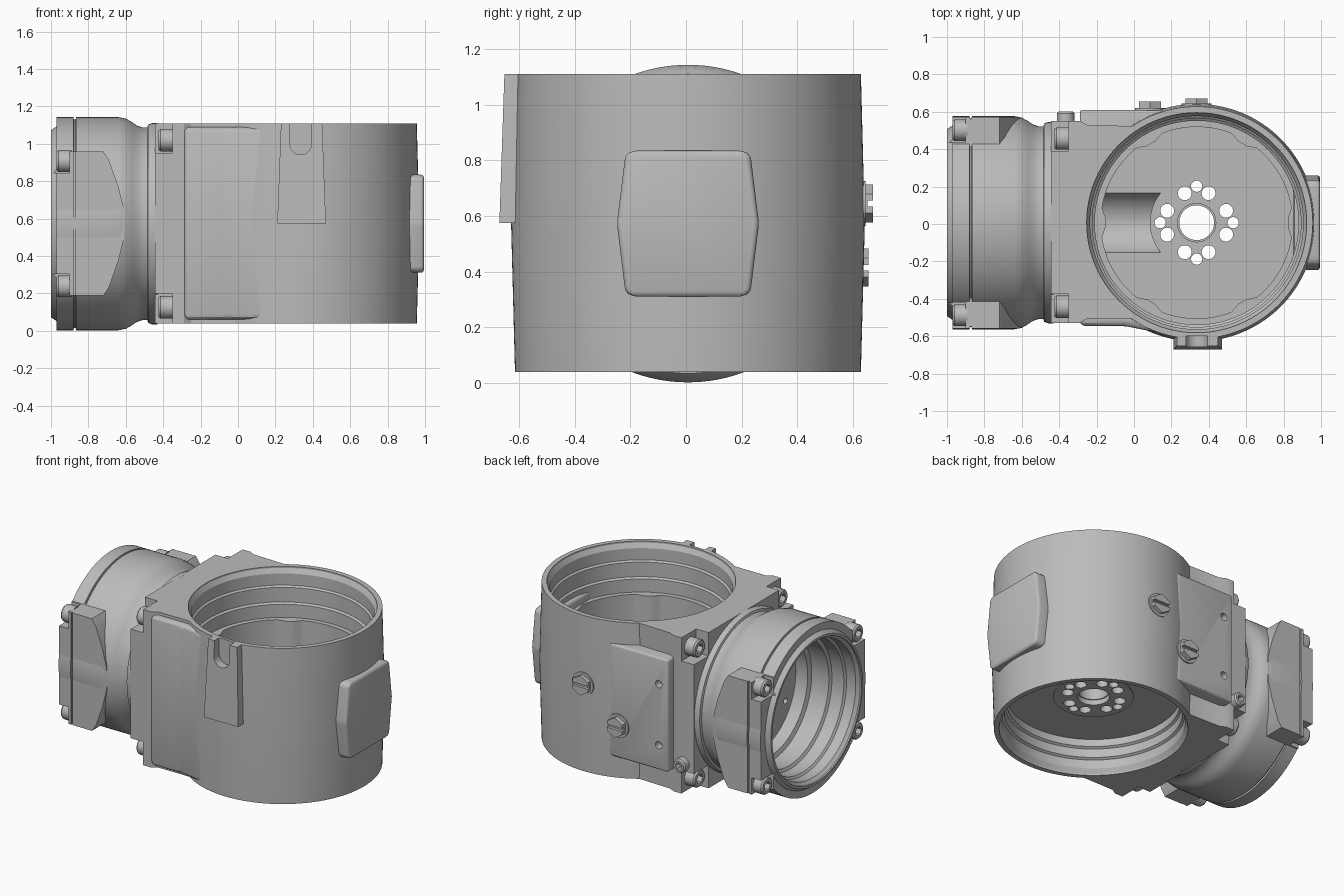
import bpy, bmesh
from math import sin, cos, pi, radians
from mathutils import Vector

if "Cube" in bpy.data.objects:
    bpy.data.objects.remove(bpy.data.objects["Cube"], do_unlink=True)

grey = bpy.data.materials.new("cast grey")
grey.use_nodes = True
grey.diffuse_color = (0.5, 0.5, 0.5, 1)
grey.node_tree.nodes["Principled BSDF"].inputs["Base Color"].default_value = (0.5, 0.5, 0.5, 1)

CX, CY, CZ = 0.335, 0.007, 0.573      # bore centre lines
BOT, TOP = 0.04, 1.11


def place(axis, a, b, h):
    return Vector({"x": (h, a, b), "y": (a, h, b), "z": (a, b, h)}[axis])


def finish(name, bm):
    bmesh.ops.recalc_face_normals(bm, faces=bm.faces)
    mesh = bpy.data.meshes.new(name)
    bm.to_mesh(mesh)
    bm.free()
    mesh.materials.append(grey)
    ob = bpy.data.objects.new(name, mesh)
    bpy.context.collection.objects.link(ob)
    return ob


def prism(name, pts, axis, lo, hi, bevel=0):
    bm = bmesh.new()
    ends = [[bm.verts.new(place(axis, a, b, h)) for a, b in pts] for h in (lo, hi)]
    for ring in ends:
        bm.faces.new(ring)
    for i in range(len(pts)):
        j = (i + 1) % len(pts)
        bm.faces.new((ends[0][i], ends[0][j], ends[1][j], ends[1][i]))
    bmesh.ops.recalc_face_normals(bm, faces=bm.faces)
    if bevel:
        bmesh.ops.bevel(bm, geom=bm.edges[:], offset=bevel, segments=3, profile=0.5, affect="EDGES")
    return finish(name, bm)


def lathe(name, profile, axis, u, v, segs=96):
    """Turn (radius, height) points around an axis through u, v."""
    bm = bmesh.new()
    rows = [[bm.verts.new(place(axis, u + r * cos(2 * pi * i / segs), v + r * sin(2 * pi * i / segs), h))
             for i in range(segs)] for r, h in profile]
    for p, q in zip(rows, rows[1:]):
        for i in range(segs):
            j = (i + 1) % segs
            bm.faces.new((p[i], p[j], q[j], q[i]))
    bmesh.ops.remove_doubles(bm, verts=bm.verts, dist=1e-5)
    return finish(name, bm)


def rod(name, r, axis, u, v, lo, hi, segs=32):
    return lathe(name, [(0, lo), (r, lo), (r, hi), (0, hi)], axis, u, v, segs)


def box(name, x, y, z):
    return prism(name, [(x[0], y[0]), (x[1], y[0]), (x[1], y[1]), (x[0], y[1])], "z", *z)


def ngon(n, r, u, v, turn=0):
    return [(u + r * cos(2 * pi * i / n + turn), v + r * sin(2 * pi * i / n + turn)) for i in range(n)]


def cut(ob, cutters):
    for c in cutters:
        m = ob.modifiers.new("cut", "BOOLEAN")
        m.operation, m.solver, m.object = "DIFFERENCE", "EXACT", c
    bpy.context.view_layer.update()
    done = bpy.data.meshes.new_from_object(ob.evaluated_get(bpy.context.evaluated_depsgraph_get()))
    ob.modifiers.clear()
    ob.data = done


def discard(cutters):
    for c in cutters:
        bpy.data.objects.remove(c, do_unlink=True)


# Cutters for the large vertical bore, its web and the side channel
top_bore = lathe("top_bore", [(0, 1.2), (0.588, 1.2), (0.588, 1.1), (0.57, 1.07), (0.57, 0.99), (0.558, 0.98),
                              (0.558, 0.88), (0.545, 0.87), (0.545, 0.78), (0, 0.78)], "z", CX, CY)
low_bore = lathe("low_bore", [(0, -0.1), (0.588, -0.1), (0.588, 0.05), (0.57, 0.08), (0.57, 0.14), (0.555, 0.15),
                              (0.555, 0.21), (0.54, 0.22), (0.54, 0.27), (0, 0.27)], "z", CX, CY)
lobes = []
for d in range(0, 360, 3):
    near = min(d % 60, 60 - d % 60)
    r = 0.488 if near < 4 else 0.5 if near < 8 else 0.512
    lobes.append((CX + r * cos(radians(d)), CY + r * sin(radians(d))))
inner_bore = prism("inner_bore", lobes, "z", 0.5, 0.85)
hub_hole = rod("hub_hole", 0.24, "z", CX, CY, 0.2, 0.6, 64)
channel = rod("channel", 0.175, "x", CY, CZ, -0.7, 0.2, 48)
slot = prism("slot", [(0.393, 1.2)] + [(CX + 0.058 * cos(pi * i / 16), 1.0 - 0.058 * sin(pi * i / 16))
                                       for i in range(17)] + [(0.277, 1.2)], "y", -0.8, -0.6)
bores = [top_bore, low_bore, inner_bore, hub_hole, channel]

# Main barrel, slightly fuller at mid height
barrel = lathe("main_barrel", [(0, BOT), (0.621, BOT), (0.635, CZ), (0.621, TOP), (0, TOP)], "z", CX, CY, 128)
cut(barrel, bores + [slot])

# Block joining the barrel to the side flange, with open corners for bolts
block = prism("joint_block", [(-0.445, -0.53), (-0.29, -0.53), (-0.25, -0.505), (0.1, -0.505), (0.1, 0.52),
                              (-0.25, 0.53), (-0.29, 0.55), (-0.445, 0.55)], "z", BOT, TOP)
corners = []
for ys in ((-0.8, -0.375), (0.39, 0.8)):
    for zs in ((-0.1, 0.2), (0.95, 1.3)):
        corners.append(box("corner", (-0.6, -0.35), ys, zs))
cut(block, bores + corners)
discard(corners)

front_swell = prism("front_swell", [(-0.29, -0.545), (-0.05, -0.545), (0.1, -0.575), (0.22, -0.59), (0.22, 0),
                                    (-0.29, 0)], "z", 0.06, 1.09, 0.03)
cut(front_swell, bores)

# Rear mounting plate with two small holes
rear_plate = prism("rear_plate", [(-0.29, 0.61), (0.14, 0.61), (0.25, 0.585), (0.25, 0.2), (-0.29, 0.2)],
                   "z", 0.19, 0.96, 0.015)
holes = [rod("hole", 0.025, "y", -0.22, z, 0.56, 0.7) for z in (0.36, 0.78)]
cut(rear_plate, bores + holes)
discard(holes)

# Tapered front ridge with a rounded slot
ridge = prism("front_ridge", [(0.21, 0.575), (0.47, 0.575), (0.45, TOP), (0.23, TOP)], "y", -0.67, -0.45)
for v in ridge.data.vertices:
    if v.co.z > 1 and v.co.y < -0.6:
        v.co.y = -0.652
cut(ridge, bores + [slot])

# Raised pad on the left side
half = [(0.255, 0), (0.225, 0.245), (0.2, 0.262)]
outline = half + [(-a, b) for a, b in half[::-1]] + [(-a, -b) for a, b in half[1:]] + [(a, -b) for a, b in half[:0:-1]]
prism("side_pad", [(a + CY, b + CZ) for a, b in outline], "x", 0.85, 0.995, 0.018)

# Drilled hub disc in the web
hub = lathe("hub_disc", [(0, 0.265), (0.25, 0.265), (0.25, 0.506), (0, 0.506)], "z", CX, CY, 64)
drills = [rod("drill", 0.1, "z", CX, CY, 0.1, 0.7, 48)]
for q in range(4):
    for deg, ring, r in ((0, 0.195, 0.03), (22, 0.17, 0.037), (68, 0.17, 0.037)):
        t = radians(deg + 90 * q)
        drills.append(rod("drill", r, "z", CX + ring * cos(t), CY + ring * sin(t), 0.1, 0.7, 24))
cut(hub, drills)
discard(drills)
lathe("hub_collar", [(0.093, 0.3), (0.105, 0.3), (0.105, 0.515), (0.093, 0.515), (0.093, 0.3)], "z", CX, CY, 48)

# Side housing turned around the horizontal axis
housing = lathe("side_housing", [(0, -1), (0.5, -1), (0.52, -0.97), (0.57, -0.97), (0.57, -0.88), (0.558, -0.878),
                                 (0.558, -0.868), (0.57, -0.866), (0.57, -0.64), (0.562, -0.6), (0.545, -0.57),
                                 (0.525, -0.54), (0.515, -0.51), (0.515, -0.485), (0.53, -0.48), (0.538, -0.46),
                                 (0.538, -0.43), (0, -0.43)], "x", CY, CZ, 128)
side_bore = lathe("side_bore", [(0, -1.1), (0.485, -1.1), (0.485, -0.99), (0.465, -0.97), (0.465, -0.9), (0.45, -0.89),
                                (0.45, -0.8), (0.43, -0.79), (0.43, -0.66), (0.4, -0.65), (0.4, -0.56), (0, -0.56)],
                  "x", CY, CZ)

# Flat cheeks of the housing with bolt pockets
cheek = [(-0.97, -0.385), (-0.72, -0.385), (-0.69, -0.34), (-0.64, -0.2), (-0.61, -0.08)]
cheek = [(x, z + CZ) for x, z in cheek + [(x, -z) for x, z in cheek[::-1]]]
cheeks = prism("housing_cheeks", cheek, "y", CY - 0.565, CY + 0.565)
seam = [box("seam", (-0.878, -0.868), ys, (0, 1.2)) for ys in ((-0.8, CY - 0.555), (CY + 0.555, 0.8))]
pockets = []
for sy in (-1, 1):
    for sz in (-1, 1):
        ys = sorted((CY + sy * 0.43, CY + sy * 0.8))
        zs = sorted((CZ + sz * 0.27, CZ + sz * 0.41))
        pockets.append(box("pocket", (-1.1, -0.9), ys, zs))
pins = [rod("pin", 0.02, "x", a, b, -0.6, -0.5, 16) for a, b in ngon(6, 0.33, CY, CZ, 0.5)]
cut(housing, [side_bore, channel] + pockets + pins)
cut(cheeks, [side_bore, channel] + pockets + seam)
discard(pockets + seam + pins)


# Socket-head bolts
def bolt(name, axis, u, v, face, seat, r):
    step = 0.01 if seat > face else -0.01
    ob = lathe(name, [(0, face), (r - 0.008, face), (r, face + step), (r, seat), (0, seat)], axis, u, v, 32)
    socket = prism("socket", ngon(6, r * 0.55, u, v), axis, face - step, face + 4 * step)
    cut(ob, [socket])
    discard([socket])


for sy in (-1, 1):
    for sz in (-1, 1):
        bolt("housing_bolt", "x", CY + sy * 0.495, CZ + sz * 0.335, -0.97, -0.89, 0.058)
        bolt("flange_bolt", "x", CY + sy * 0.45, CZ + sz * 0.447, -0.425, -0.34, 0.06)
bolt("rear_bolt", "y", -0.365, 0.25, 0.602, 0.5, 0.046)

# Slotted hexagonal plugs on the back
for x, z, seat, face in ((CX, 0.645, 0.645, 0.672), (0.085, 0.415, 0.62, 0.655)):
    rod("plug_washer", 0.08, "y", x, z, 0.58, seat)
    plug = prism("hex_plug", ngon(6, 0.068, x, z, pi / 6), "y", 0.58, face)
    groove = box("groove", (x - 0.1, x + 0.1), (face - 0.02, face + 0.1), (z - 0.01, z + 0.01))
    cut(plug, [groove])
    discard([groove])

discard(bores + [slot, side_bore])

# Smooth curved surfaces, keep machined edges sharp
for ob in bpy.context.collection.objects:
    if ob.type == "MESH":
        ob.data.shade_smooth()
        ob.data.set_sharp_from_angle(angle=radians(28))
